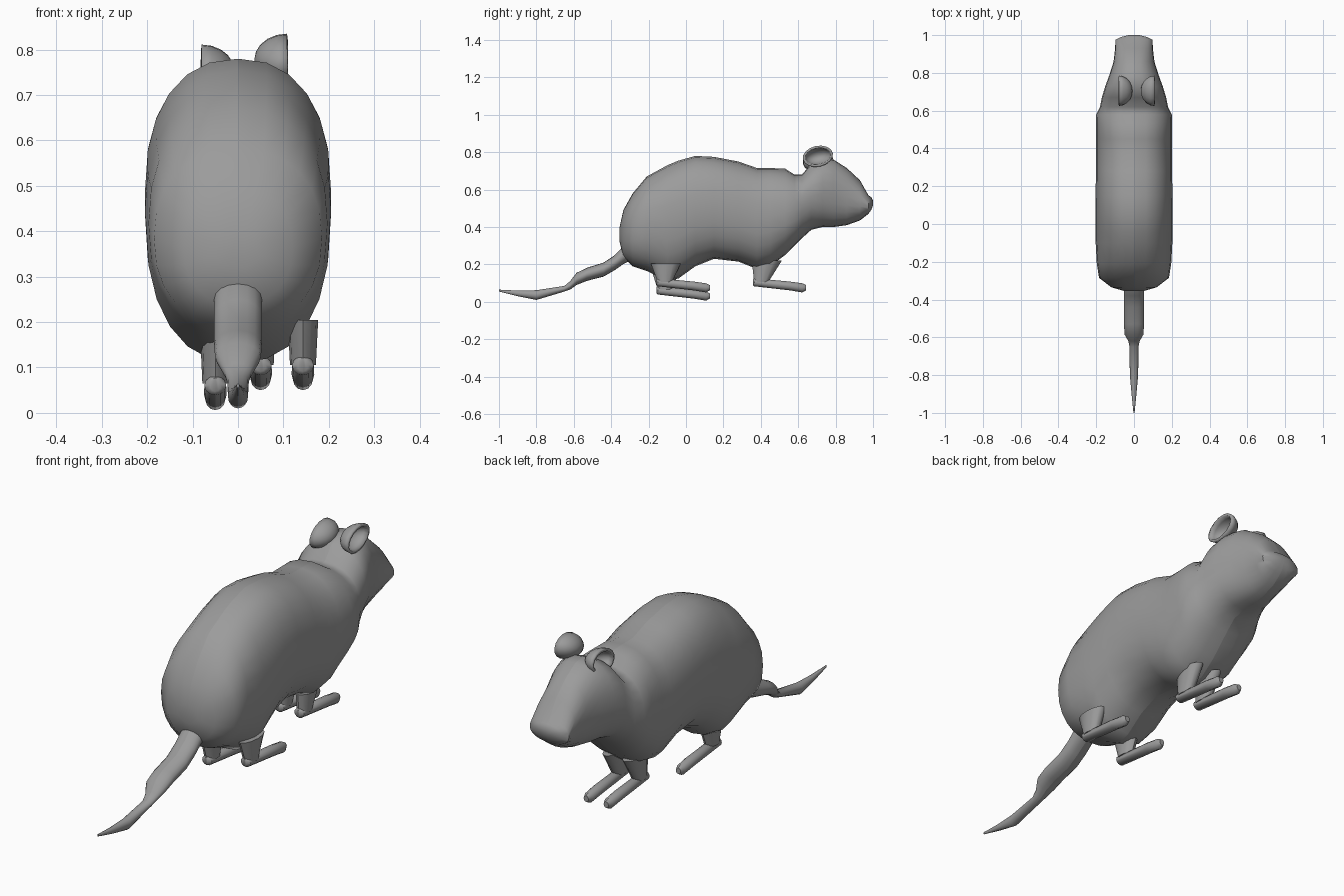
import bpy, bmesh, math
from mathutils import Matrix, Vector

default = bpy.data.objects.get("Cube")
if default:
    bpy.data.objects.remove(default, do_unlink=True)

# One plain grey for the whole animal
grey = bpy.data.materials.new("grey_fur")
grey.use_nodes = True
GREY = (0.33, 0.33, 0.33, 1)
grey.diffuse_color = GREY
grey.node_tree.nodes["Principled BSDF"].inputs["Base Color"].default_value = GREY


def make_object(name, bm, location=(0, 0, 0)):
    """Turn a bmesh into a smooth-shaded grey object."""
    mesh = bpy.data.meshes.new(name)
    bm.to_mesh(mesh)
    bm.free()
    mesh.materials.append(grey)
    mesh.shade_smooth()
    mesh.set_sharp_from_angle(angle=math.radians(50))
    obj = bpy.data.objects.new(name, mesh)
    obj.location = location
    bpy.context.collection.objects.link(obj)
    return obj


def mirrored_loft(name, stations, steps, power=2.0, location=(0, 0, 0)):
    """Half a rounded skin through (y, bottom, top, half width), mirrored in x."""
    bm = bmesh.new()
    rings = []
    for y, bottom, top, width in stations:
        middle, half = (top + bottom) / 2, (top - bottom) / 2
        ring = []
        for j in range(steps + 1):
            angle = math.pi * j / steps
            s, c = max(math.sin(angle), 0), math.cos(angle)
            if j == steps:
                s = 0
            across = width * s ** (2 / power)
            up = math.copysign(abs(c) ** (2 / power), c) * half
            ring.append(bm.verts.new((across, y, middle + up)))
        rings.append(ring)
    for a, b in zip(rings, rings[1:]):
        for j in range(steps):
            bm.faces.new((a[j], a[j + 1], b[j + 1], b[j]))
    bm.faces.new(rings[0][::-1])
    bm.faces.new(rings[-1])
    obj = make_object(name, bm, location)
    mirror = obj.modifiers.new("mirror", 'MIRROR')
    mirror.use_mirror_merge = False
    return obj


# Body, neck and head in one skin from rump to nose
body_stations = [
    (-.355, .32, .40, .05),
    (-.335, .24, .49, .12),
    (-.285, .19, .58, .185),
    (-.21, .165, .67, .197),
    (-.1, .11, .73, .203),
    (-.04, .125, .755, .205),
    (.05, .19, .78, .205),
    (.15, .23, .775, .203),
    (.28, .215, .75, .202),
    (.38, .175, .715, .202),
    (.45, .19, .715, .202),
    (.53, .25, .712, .202),
    (.58, .3, .68, .2),
    (.62, .34, .68, .18),
    (.67, .385, .74, .17),
    (.73, .4, .765, .152),
    (.79, .4, .76, .13),
    (.86, .41, .715, .108),
    (.93, .435, .65, .1),
    (.975, .47, .57, .098),
    (.99, .49, .56, .07),
    (1, .515, .54, .03),
]
mirrored_loft("body", body_stations, 12, 2.3)

# Tail: thick root, narrow curled-up end
tail_stations = [
    (-1, .055, .065, .003),
    (-.9, .03, .06, .013),
    (-.8, .01, .062, .022),
    (-.65, .055, .085, .024),
    (-.62, .065, .11, .03),
    (-.585, .09, .155, .05),
    (-.53, .112, .182, .053),
    (-.44, .135, .21, .053),
    (-.38, .17, .25, .053),
    (-.33, .205, .3, .053),
    (-.27, .23, .32, .05),
]
mirrored_loft("tail", tail_stations, 8)

# Feet: long slim paws dipping towards the toes
foot_stations = [
    (0, .045, .075, .012),
    (.008, .037, .08, .024),
    (.2, .015, .062, .025),
    (.265, .004, .053, .022),
    (.285, .015, .043, .012),
]


def leg(name, x, y, lift, ankle, hip, lean):
    """A paw with a flared stump of leg above its heel."""
    mirrored_loft(name + "_foot", foot_stations, 6, location=(x, y, lift))
    height = hip - ankle
    bm = bmesh.new()
    bmesh.ops.create_cone(bm, cap_ends=True, segments=12, radius1=.038,
                          radius2=.08, depth=height)
    for v in bm.verts:
        v.co.x *= .75 if v.co.z < 0 else .42
        if v.co.z > 0:
            v.co.y += lean
    make_object(name + "_leg", bm, (x, y + .045, (ankle + hip) / 2))


leg("hind_left", .143, -.158, .046, .105, .205, .005)
leg("hind_right", -.05, -.158, .002, .065, .18, .005)
for side, x in (("left", .05), ("right", -.05)):
    leg("front_" + side, x, .357, .046, .105, .22, .03)


# Ears: hollow domes, open to the outside
def ear(name, side, x, z):
    bm = bmesh.new()
    bmesh.ops.create_uvsphere(bm, u_segments=16, v_segments=10, radius=1)
    outer = [v for v in bm.verts if v.co.z > .01]
    bmesh.ops.delete(bm, geom=outer, context='VERTS')
    turn = (Matrix.Rotation(math.radians(12), 4, 'X')
            @ Matrix.Diagonal(Vector((.072, .082, .056, 1)))
            @ Matrix.Rotation(math.radians(90) * side, 4, 'Y'))
    bmesh.ops.transform(bm, matrix=turn, verts=bm.verts)
    obj = make_object(name, bm, (x, .705, z))
    wall = obj.modifiers.new("wall", 'SOLIDIFY')
    wall.thickness = .012


ear("left_ear", 1, .108, .778)
ear("right_ear", -1, -.08, .754)
